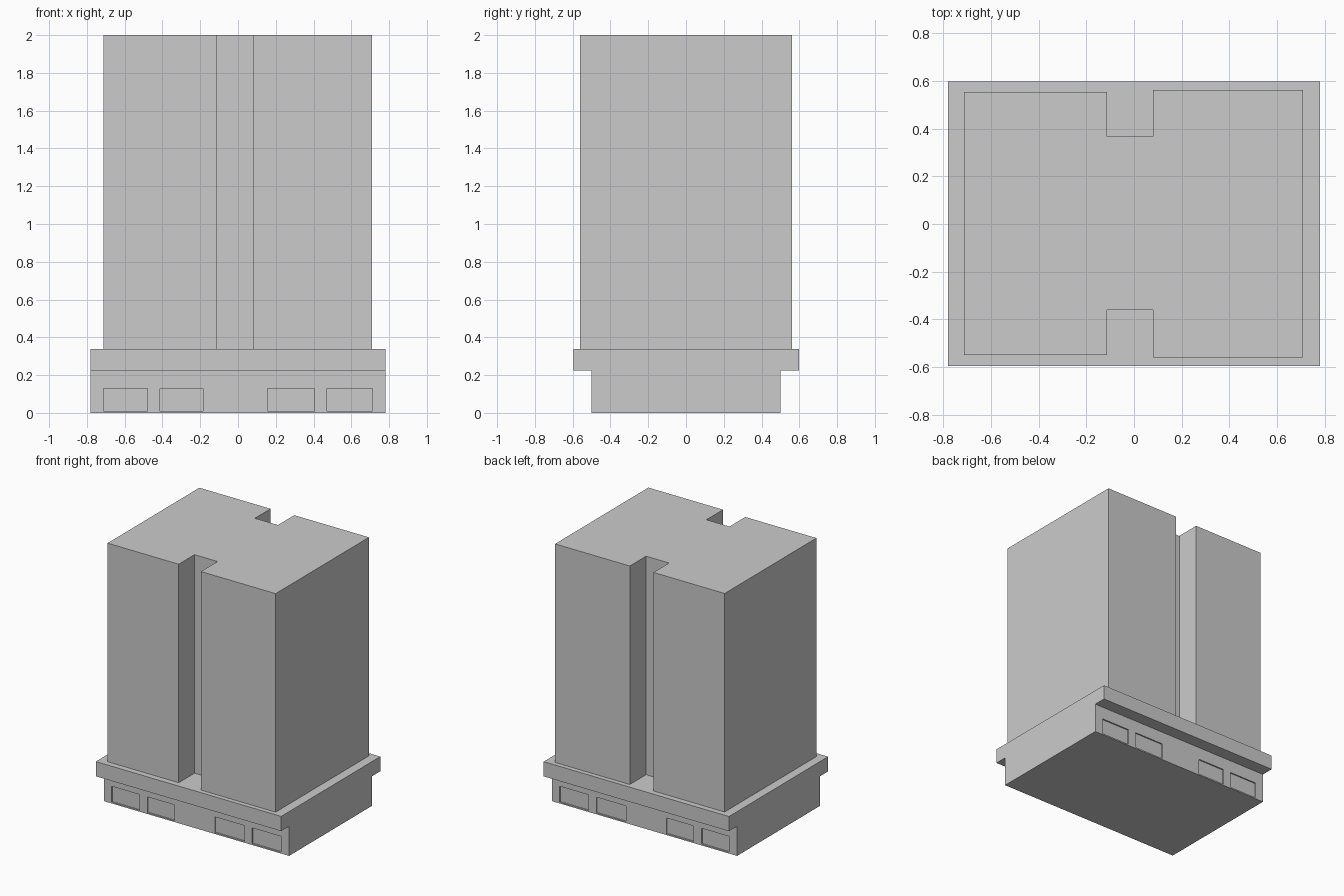
import bpy

if "Cube" in bpy.data.objects:
    bpy.data.objects.remove(bpy.data.objects["Cube"])


def prism(name, outline, z0, z1):
    """Extrude a counter-clockwise outline from z0 to z1."""
    n = len(outline)
    verts = [(x, y, z) for z in (z0, z1) for x, y in outline]
    faces = [tuple(reversed(range(n))), tuple(range(n, 2 * n))]
    faces += [(i, (i + 1) % n, (i + 1) % n + n, i + n) for i in range(n)]
    mesh = bpy.data.meshes.new(name)
    mesh.from_pydata(verts, [], faces)
    obj = bpy.data.objects.new(name, mesh)
    bpy.context.collection.objects.link(obj)
    return obj


def box(name, x0, x1, y0, y1, z0, z1):
    return prism(name, [(x0, y0), (x1, y0), (x1, y1), (x0, y1)], z0, z1)


# Ground floor block
ground_floor = box("ground_floor", -0.78, 0.78, -0.5, 0.5, 0, 0.225)

# Shallow shopfront recesses, four on the front and four on the back
DEPTH = 0.01
for i, (x0, x1) in enumerate([(-0.713, -0.48), (-0.413, -0.185),
                              (0.155, 0.405), (0.47, 0.713)]):
    for side, y in (("front", -0.5), ("back", 0.5)):
        cutter = box(f"window_cutter_{side}_{i + 1}", x0, x1,
                     y - DEPTH, y + DEPTH, 0.01, 0.13)
        cutter.hide_render = True
        cutter.display_type = 'WIRE'
        cut = ground_floor.modifiers.new(f"window_{side}_{i + 1}", 'BOOLEAN')
        cut.operation = 'DIFFERENCE'
        cut.solver = 'EXACT'
        cut.object = cutter

# Overhanging podium slab
box("podium_slab", -0.78, 0.78, -0.595, 0.597, 0.225, 0.337)

# Tower with a full-height slot on the front and back
prism("tower", [(-0.713, -0.55), (-0.114, -0.55), (-0.114, -0.36), (0.08, -0.36),
                (0.08, -0.56), (0.709, -0.56), (0.709, 0.562), (0.08, 0.562),
                (0.08, 0.366), (-0.114, 0.366), (-0.114, 0.554), (-0.713, 0.554)],
      0.337, 2.0)
